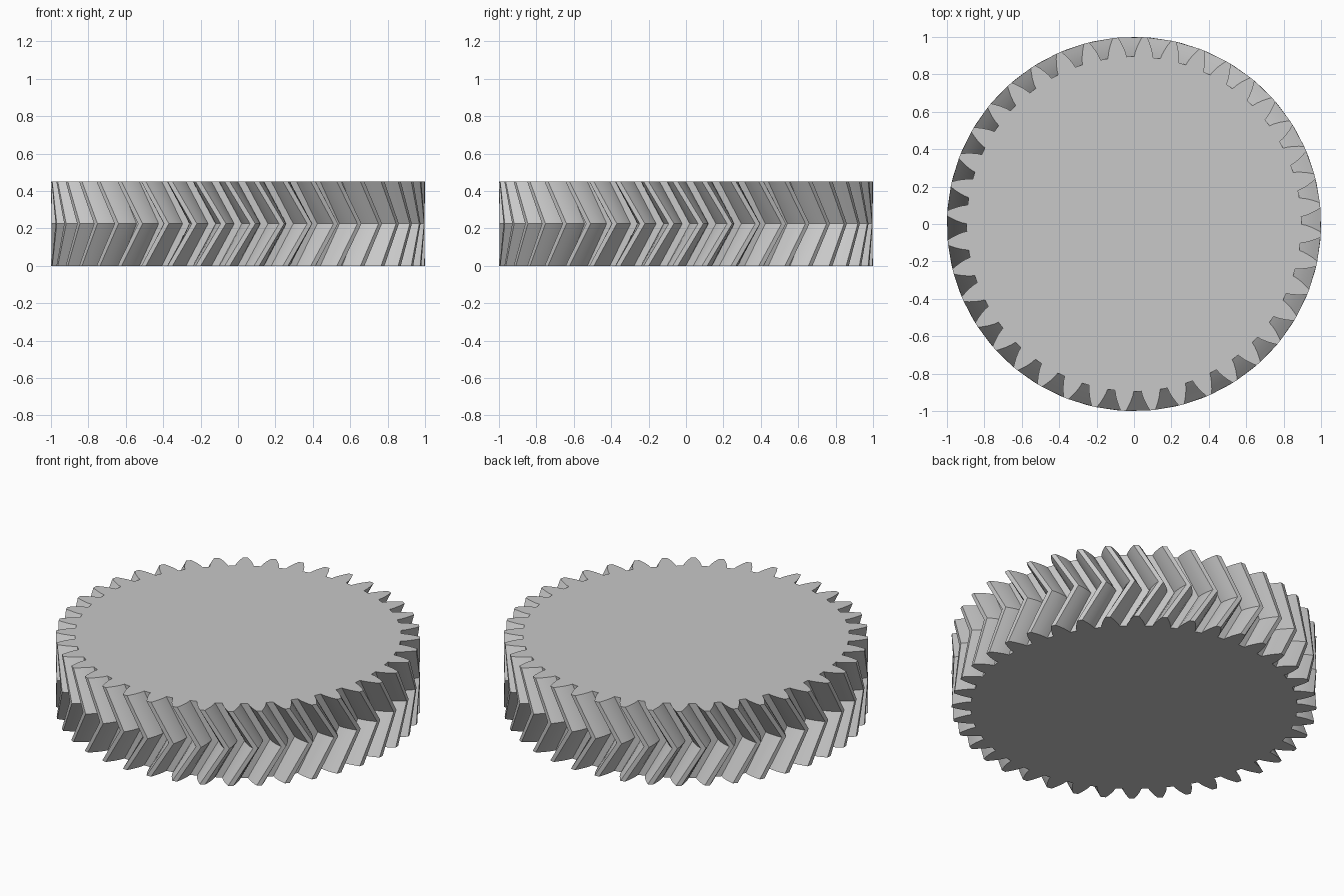
import bpy, bmesh
from math import pi, cos, sin, radians

cube = bpy.data.objects.get("Cube")
if cube:
    bpy.data.objects.remove(cube, do_unlink=True)

TEETH = 40
HEIGHT = 0.45
TWIST = radians(7.8)      # herringbone sweep between end and middle
PITCH = 2 * pi / TEETH

# Half of one tooth, root to tip: (radius, half angle)
FLANK = [(0.895, 0.056), (0.92, 0.050), (0.95, 0.0385), (0.975, 0.027), (1.0, 0.014)]

# Plain grey metal
grey = bpy.data.materials.new("grey_metal")
grey.use_nodes = True
colour = (0.58, 0.58, 0.58, 1)
grey.diffuse_color = colour
grey.node_tree.nodes["Principled BSDF"].inputs["Base Color"].default_value = colour


def gear_outline():
    """Polar points of the whole toothed outline, counter-clockwise."""
    points = []
    for i in range(TEETH):
        centre = (i + 0.5) * PITCH
        points += [(r, centre - a) for r, a in FLANK]
        points += [(r, centre + a) for r, a in reversed(FLANK)]
    return points


# Stack three outlines, the middle one turned, and skin them
bm = bmesh.new()
outline = gear_outline()
rings = []
for z, turn in ((0, -TWIST), (HEIGHT / 2, 0), (HEIGHT, -TWIST)):
    rings.append([bm.verts.new((r * cos(a + turn), r * sin(a + turn), z))
                  for r, a in outline])

count = len(outline)
for low, high in zip(rings, rings[1:]):
    for i in range(count):
        j = (i + 1) % count
        bm.faces.new((low[i], low[j], high[j], high[i]))

# End caps
bm.faces.new(rings[-1])
bm.faces.new(list(reversed(rings[0])))

mesh = bpy.data.meshes.new("herringbone_gear")
bm.to_mesh(mesh)
bm.free()
mesh.materials.append(grey)
gear = bpy.data.objects.new("herringbone_gear", mesh)
bpy.context.collection.objects.link(gear)

# Smooth flanks, crisp tooth edges
bpy.ops.object.select_all(action='DESELECT')
gear.select_set(True)
bpy.context.view_layer.objects.active = gear
bpy.ops.object.shade_smooth_by_angle(angle=radians(25))
